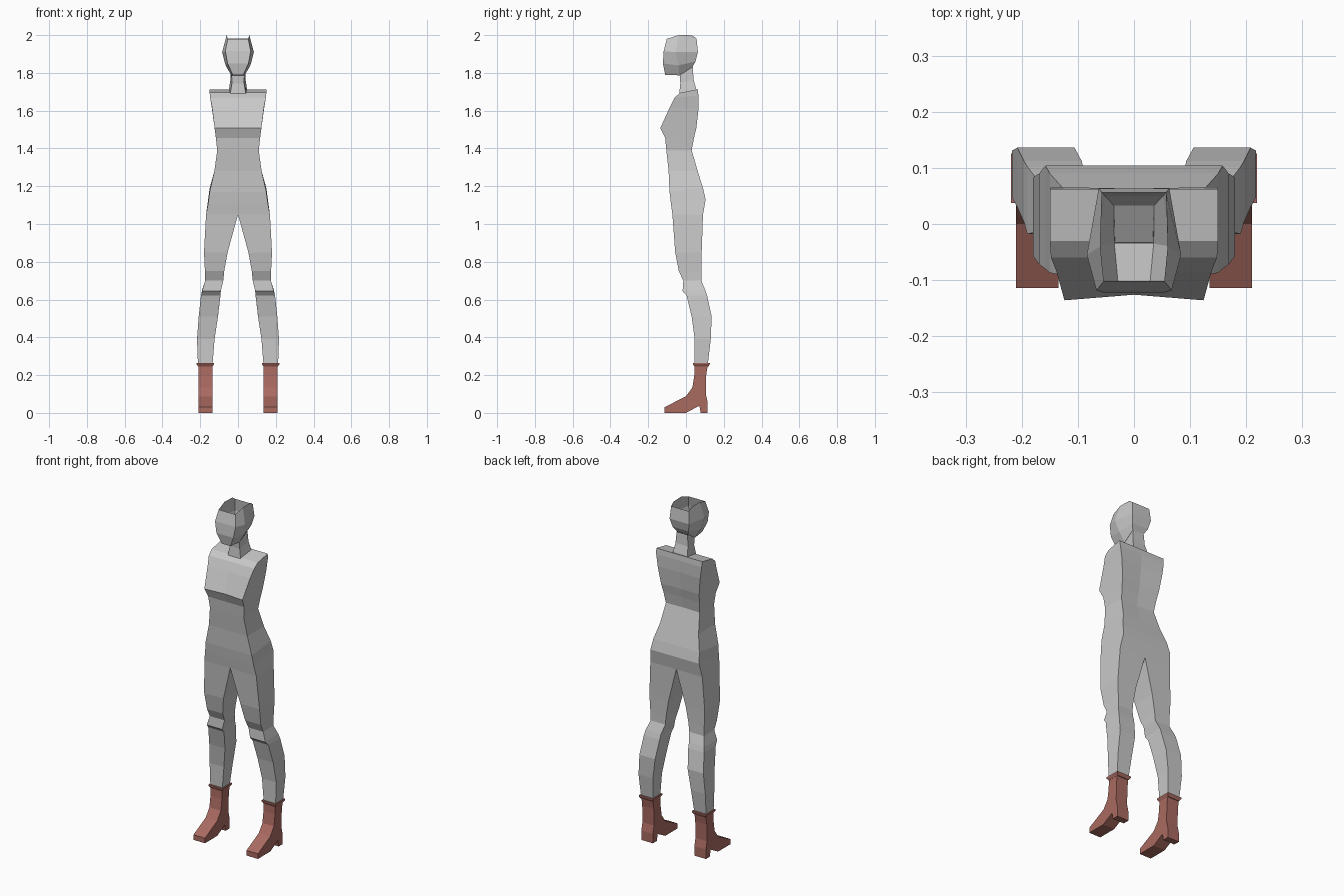
import bpy, bmesh


def material(name, rgb):
    m = bpy.data.materials.new(name)
    m.diffuse_color = (*rgb, 1)
    return m


GREY = material("grey", (0.58, 0.58, 0.58))
LEATHER = material("red brown", (0.40, 0.145, 0.12))


def finish(name, bm, mat, mirror=False):
    bmesh.ops.remove_doubles(bm, verts=bm.verts, dist=0.0005)
    bmesh.ops.recalc_face_normals(bm, faces=bm.faces)
    me = bpy.data.meshes.new(name)
    bm.to_mesh(me)
    bm.free()
    me.materials.append(mat)
    ob = bpy.data.objects.new(name, me)
    bpy.context.collection.objects.link(ob)
    if mirror:
        ob.modifiers.new("mirror", 'MIRROR').use_clip = True
    return ob


def bridge(bm, a, b, skip_last=False):
    n = len(a)
    for i in range(n - 1 if skip_last else n):
        j = (i + 1) % n
        bm.faces.new((a[i], a[j], b[j], b[i]))


# Body: one half as four-sided rings, top to bottom, mirrored.
# front z, back z, inner x, outer x, front y, back y, centre dent front, back
RINGS = [
    (1.695, 1.713, 0, 0.150, -0.030, 0.062, 0, 0),
    (1.670, 1.680, 0, 0.148, -0.060, 0.066, 0, 0.003),
    (1.620, 1.610, 0, 0.138, -0.085, 0.066, 0.002, 0.008),
    (1.508, 1.508, 0, 0.124, -0.136, 0.055, 0.010, 0.008),
    (1.455, 1.455, 0, 0.117, -0.110, 0.042, 0, 0.006),
    (1.390, 1.390, 0, 0.110, -0.104, 0.030, 0, 0.004),
    (1.280, 1.280, 0, 0.125, -0.092, 0.062, 0, 0),
    (1.170, 1.190, 0, 0.150, -0.087, 0.090, 0, 0),
    (1.110, 1.130, 0, 0.158, -0.080, 0.104, 0, 0),
    (1.050, 1.050, 0, 0.169, -0.072, 0.090, 0, 0),
    (0.850, 0.850, 0.055, 0.180, -0.057, 0.083, 0, 0),
    (0.750, 0.750, 0.073, 0.175, -0.038, 0.081, 0, 0),
    (0.700, 0.700, 0.078, 0.174, -0.014, 0.081, 0, 0),
    (0.645, 0.650, 0.091, 0.190, -0.018, 0.102, 0, 0),
    (0.622, 0.620, 0.093, 0.196, 0.003, 0.112, 0, 0),
    (0.510, 0.510, 0.106, 0.208, 0.030, 0.136, 0, 0),
    (0.390, 0.390, 0.124, 0.217, 0.046, 0.131, 0, 0),
    (0.255, 0.255, 0.135, 0.212, 0.046, 0.115, 0, 0),
]
bm = bmesh.new()
rows = []
for zf, zb, xi, xo, yf, yb, df, db in RINGS:
    rows.append([bm.verts.new(p) for p in (
        (xi, yf + df, zf), (xo, yf, zf), (xo, yb, zb), (xi, yb - db, zb))])
for a, b, ring in zip(rows, rows[1:], RINGS[1:]):
    bridge(bm, a, b, skip_last=ring[2] == 0)
bm.faces.new(rows[0])
bm.faces.new(rows[-1])
finish("body", bm, GREY, True)

# Neck: tapered four-sided column
bm = bmesh.new()
rows = []
for zf, zb, wf, wb, yf, yb in (
        (1.685, 1.70, 0.042, 0.050, -0.036, 0.058),
        (1.745, 1.765, 0.032, 0.040, -0.030, 0.040),
        (1.800, 1.830, 0.034, 0.036, -0.034, 0.036)):
    rows.append([bm.verts.new(p) for p in (
        (-wf, yf, zf), (wf, yf, zf), (wb, yb, zb), (-wb, yb, zb))])
for a, b in zip(rows, rows[1:]):
    bridge(bm, a, b)
finish("neck", bm, GREY)

# Head: hollow six-sided shell, open at the top; (x, y, z) front, side, back
LEVELS = [
    ((0.028, -0.110, 1.79), (0.035, -0.035, 1.787), (0.036, 0.033, 1.83)),
    ((0.055, -0.122, 1.85), (0.066, -0.040, 1.84), (0.052, 0.050, 1.86)),
    ((0.067, -0.118, 1.915), (0.084, -0.055, 1.91), (0.063, 0.063, 1.91)),
    ((0.054, -0.102, 1.98), (0.060, -0.040, 2.00), (0.057, 0.036, 2.00)),
]
bm = bmesh.new()
rows = []
for f, s, b in LEVELS:
    right = [f, s, b]
    if f[2] > 1.95:
        back = (0.053, 0.056, 1.98)
    loop = right + [(-x, y, z) for x, y, z in reversed(right)]
    rows.append([bm.verts.new(p) for p in loop])
for a, b in zip(rows, rows[1:]):
    bridge(bm, a, b)
r = rows[0]
bm.faces.new((r[0], r[1], r[4], r[5]))
bm.faces.new((r[1], r[2], r[3], r[4]))
# bevelled crown at the back
top = rows[-1]
for v in (top[2], top[3]):
    v.co.y, v.co.z = 0.056, 1.982
for i, j in ((1, 2), (4, 3)):
    tip = bm.verts.new((top[j].co.x * 1.03, 0.032, 1.999))
    bm.faces.new((top[i], top[j], tip))
finish("head", bm, GREY)


def extrude_profile(name, profile, x0, x1):
    bm = bmesh.new()
    a, b = ([bm.verts.new((x, y, z)) for y, z in profile] for x in (x0, x1))
    bridge(bm, a, b)
    bm.faces.new(a)
    bm.faces.new(b)
    return finish(name, bm, LEATHER, True)


# Boots: side profile with toe, arch and heel
extrude_profile("boots", [
    (-0.114, 0), (-0.114, 0.030), (0.0, 0.088), (0.034, 0.135), (0.044, 0.20),
    (0.046, 0.252), (0.115, 0.252), (0.107, 0.20), (0.105, 0.10),
    (0.115, 0.055), (0.115, 0), (0.078, 0), (0.071, 0.038), (0.0, 0)],
    0.135, 0.210)

# Boot cuffs: flared rim
bm = bmesh.new()
rows = []
for z, e in ((0.245, 0.0), (0.258, 0.008), (0.265, 0.008)):
    x0, x1, y0, y1 = 0.135 - e, 0.211 + e, 0.045 - e, 0.118 + e
    rows.append([bm.verts.new(p) for p in (
        (x0, y0, z), (x1, y0, z), (x1, y1, z), (x0, y1, z))])
for a, b in zip(rows, rows[1:]):
    bridge(bm, a, b)
bm.faces.new(rows[0])
bm.faces.new(rows[-1])
finish("boot_cuffs", bm, LEATHER, True)
